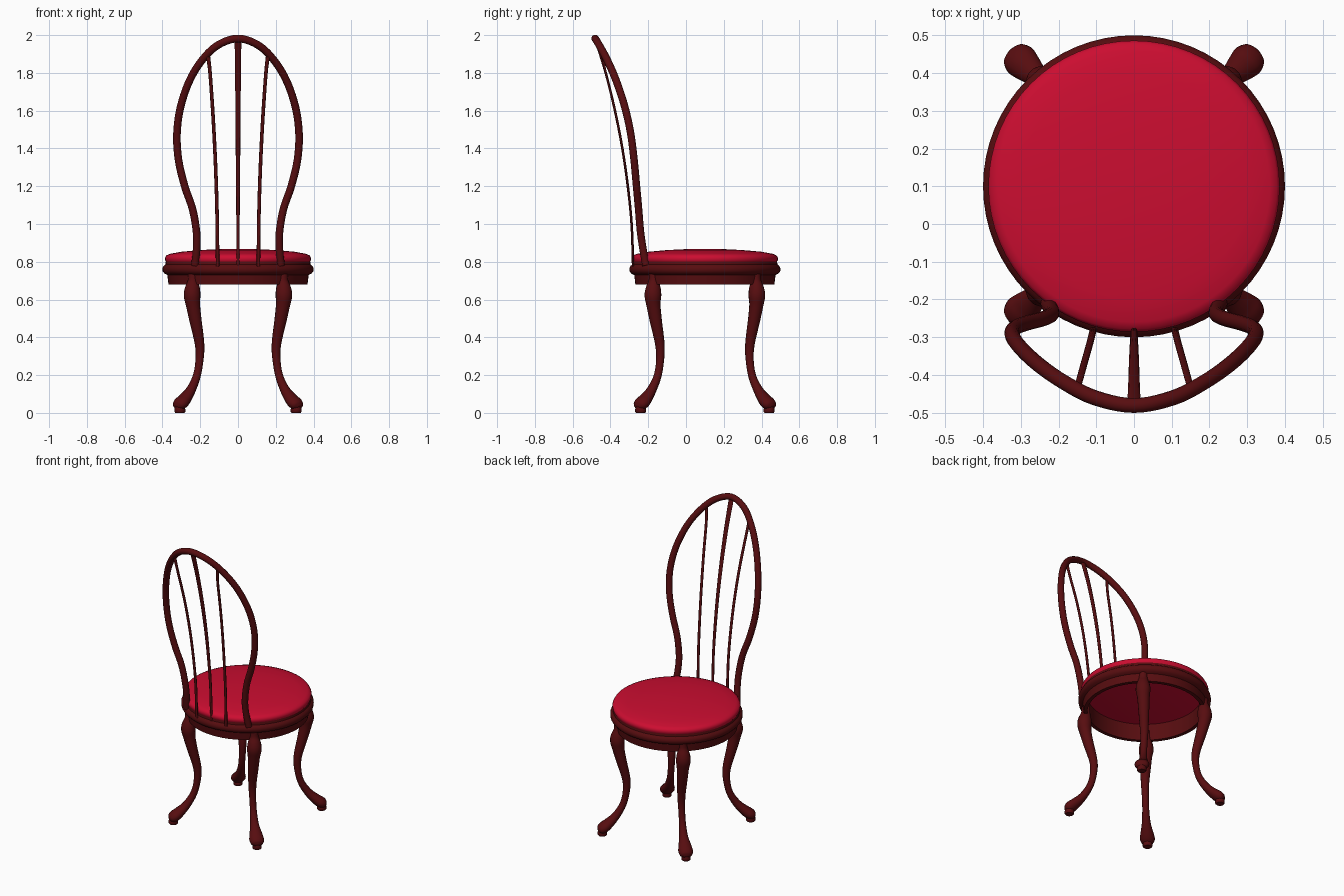
import bpy, bmesh, math
from mathutils import Vector

if "Cube" in bpy.data.objects:
    bpy.data.objects.remove(bpy.data.objects["Cube"])


def material(name, rgb):
    m = bpy.data.materials.new(name)
    m.diffuse_color = (*rgb, 1)
    m.use_nodes = True
    m.node_tree.nodes["Principled BSDF"].inputs["Base Color"].default_value = m.diffuse_color
    return m


WOOD = material("dark mahogany", (0.095, 0.004, 0.005))
RED = material("crimson fabric", (0.6, 0.004, 0.03))
SEAT_Y = 0.1


def finish(bm, name, mat, angle=40):
    bmesh.ops.recalc_face_normals(bm, faces=bm.faces)
    me = bpy.data.meshes.new(name)
    bm.to_mesh(me)
    bm.free()
    me.materials.append(mat)
    ob = bpy.data.objects.new(name, me)
    bpy.context.collection.objects.link(ob)
    bpy.ops.object.select_all(action='DESELECT')
    ob.select_set(True)
    bpy.context.view_layer.objects.active = ob
    bpy.ops.object.shade_smooth_by_angle(angle=math.radians(angle))
    return ob


def lathe(name, profile, mat, centre, closed=False, n=64):
    """Turn an (r, z) profile about a vertical axis."""
    bm = bmesh.new()
    rings = []
    for r, z in profile:
        rings.append([bm.verts.new((centre[0] + r * math.cos(2 * math.pi * i / n),
                                    centre[1] + r * math.sin(2 * math.pi * i / n), z))
                      for i in range(n)])
    pairs = list(zip(rings, rings[1:]))
    if closed:
        pairs.append((rings[-1], rings[0]))
    for a, b in pairs:
        for i in range(n):
            j = (i + 1) % n
            bm.faces.new((a[i], a[j], b[j], b[i]))
    if not closed:
        bm.faces.new(rings[0])
        bm.faces.new(rings[-1])
    return finish(bm, name, mat)


def smooth(pts, steps=5):
    """Catmull-Rom interpolation of points of any dimension."""
    out = []
    for i in range(len(pts) - 1):
        p0, p1, p2, p3 = pts[max(i - 1, 0)], pts[i], pts[i + 1], pts[min(i + 2, len(pts) - 1)]
        for s in range(steps):
            t = s / steps
            out.append([0.5 * (2 * b + (c - a) * t + (2 * a - 5 * b + 4 * c - d) * t * t
                               + (3 * b - a - 3 * c + d) * t ** 3)
                        for a, b, c, d in zip(p0, p1, p2, p3)])
    return out + [list(pts[-1])]


def sweep(name, pts, ref, n=14):
    """Tube through (x, y, z, half width, half depth); depth lies along ref."""
    pts = smooth(pts)
    bm = bmesh.new()
    rings = []
    for i, p in enumerate(pts):
        t = (Vector(pts[min(i + 1, len(pts) - 1)][:3]) - Vector(pts[max(i - 1, 0)][:3])).normalized()
        side = t.cross(ref).normalized()
        up = side.cross(t)
        ring = []
        for k in range(n):
            a = 2 * math.pi * k / n
            ring.append(bm.verts.new(Vector(p[:3]) + side * p[3] * math.cos(a) + up * p[4] * math.sin(a)))
        rings.append(ring)
    for a, b in zip(rings, rings[1:]):
        for i in range(n):
            j = (i + 1) % n
            bm.faces.new((a[i], a[j], b[j], b[i]))
    bm.faces.new(rings[0])
    bm.faces.new(rings[-1])
    return finish(bm, name, WOOD, 60)


# Seat: hollow moulded ring and domed cushion
lathe("seat_ring", [(0.345, 0.68), (0.368, 0.68), (0.374, 0.73), (0.390, 0.738), (0.399, 0.75),
                    (0.400, 0.765), (0.394, 0.778), (0.384, 0.786), (0.382, 0.803), (0.345, 0.803)],
      WOOD, (0, SEAT_Y), closed=True)
lathe("seat_cushion", [(0.36, 0.79), (0.378, 0.795), (0.386, 0.808), (0.386, 0.822), (0.379, 0.834),
                       (0.36, 0.842), (0.3, 0.853), (0.2, 0.862), (0.1, 0.867), (0.01, 0.868)],
      RED, (0, SEAT_Y))

# Cabriole legs: offsets from seat centre, height, half width, half depth
LEG = [(0.238, 0.270, 0.745, 0.026, 0.026), (0.238, 0.270, 0.70, 0.028, 0.028),
       (0.241, 0.273, 0.66, 0.040, 0.040), (0.243, 0.275, 0.62, 0.045, 0.044),
       (0.238, 0.272, 0.57, 0.038, 0.037), (0.225, 0.260, 0.49, 0.033, 0.032),
       (0.203, 0.238, 0.36, 0.025, 0.025), (0.205, 0.238, 0.27, 0.021, 0.021),
       (0.220, 0.252, 0.19, 0.021, 0.021), (0.250, 0.283, 0.12, 0.027, 0.025),
       (0.282, 0.314, 0.074, 0.040, 0.031), (0.302, 0.334, 0.052, 0.045, 0.033),
       (0.318, 0.350, 0.038, 0.036, 0.026), (0.326, 0.358, 0.032, 0.014, 0.010)]
for sx, xn in ((-1, "left"), (1, "right")):
    for sy, yn in ((-1, "back"), (1, "front")):
        sweep(f"{yn}_{xn}_leg", [(sx * x, SEAT_Y + sy * y, z, w, d) for x, y, z, w, d in LEG],
              Vector((sx, sy, 0)).normalized())
        lathe(f"{yn}_{xn}_foot_pad", [(0.024, 0), (0.029, 0.006), (0.029, 0.02), (0.024, 0.04)],
              WOOD, (sx * 0.308, SEAT_Y + sy * 0.34), n=16)

# Balloon-shaped back hoop: right half path, mirrored
HALF = [(0.228, -0.212, 0.78), (0.219, -0.228, 0.87), (0.220, -0.241, 0.96), (0.241, -0.251, 1.08),
        (0.282, -0.262, 1.20), (0.315, -0.275, 1.34), (0.323, -0.293, 1.48), (0.304, -0.324, 1.62),
        (0.256, -0.370, 1.76), (0.188, -0.418, 1.87), (0.105, -0.460, 1.948)]
hoop = HALF + [(0, -0.481, 1.982)] + [(-x, y, z) for x, y, z in reversed(HALF)]
sweep("back_hoop", [(*p, 0.02, 0.02) for p in hoop], Vector((0, 1, 0)))

# Flat curved spindles, flaring towards the top
SPINE = [(-0.280, 0.775), (-0.288, 1.0), (-0.308, 1.2), (-0.337, 1.4), (-0.376, 1.6), (-0.425, 1.8)]
sweep("middle_spindle", [(0, y, z, 0.009 + 0.008 * max(0, z - 1.0), 0.007) for y, z in SPINE]
      + [(0, -0.478, 1.975, 0.018, 0.008)], Vector((0, 1, 0)), 10)
for s, xn in ((-1, "left"), (1, "right")):
    sweep(f"{xn}_spindle", [(s * (0.108 + 0.046 * ((z - 0.775) / 1.1) ** 2), y, z, 0.0095, 0.006)
                            for y, z in SPINE] + [(s * 0.158, -0.440, 1.885, 0.011, 0.007)],
          Vector((0, 1, 0)), 10)
